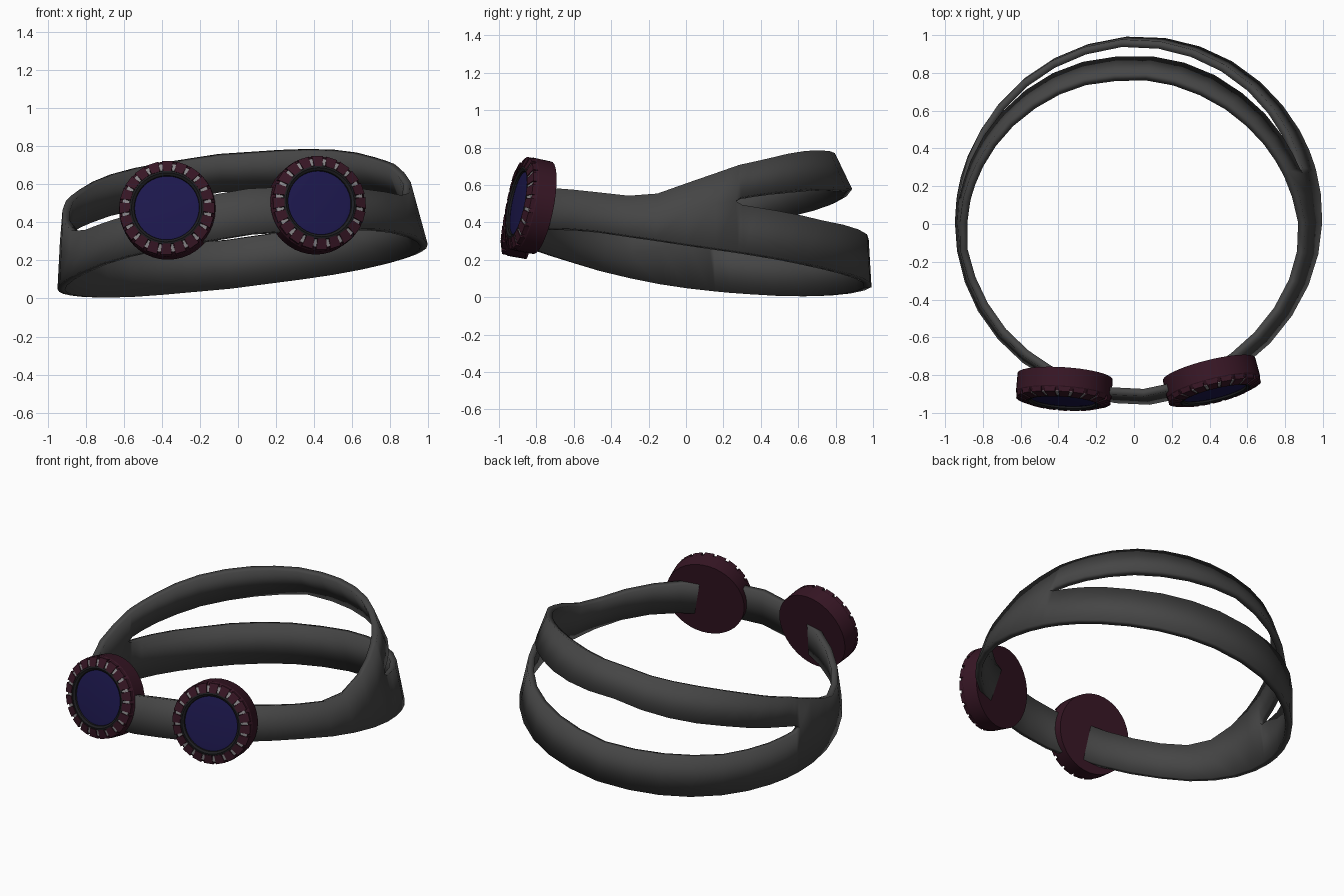
import bpy, bmesh
from math import sin, cos, pi, radians
from mathutils import Matrix, Vector

if "Cube" in bpy.data.objects:
    bpy.data.objects.remove(bpy.data.objects["Cube"])


def material(name, rgb):
    m = bpy.data.materials.new(name)
    m.diffuse_color = (*rgb, 1)
    m.use_nodes = True
    m.node_tree.nodes["Principled BSDF"].inputs["Base Color"].default_value = m.diffuse_color
    return m


STRAP = material("dark_grey", (.06, .06, .06))
CUP = material("maroon", (.038, .008, .018))
LENS = material("deep_blue", (.012, .009, .075))
RING = material("charcoal", (.012, .012, .014))
PIN = material("light_grey", (.25, .24, .25))


def make_object(name, bm, mat, matrix=None):
    bmesh.ops.remove_doubles(bm, verts=bm.verts, dist=1e-4)
    bmesh.ops.recalc_face_normals(bm, faces=bm.faces)
    if matrix:
        bm.transform(matrix)
    me = bpy.data.meshes.new(name)
    bm.to_mesh(me)
    bm.free()
    ob = bpy.data.objects.new(name, me)
    bpy.context.collection.objects.link(ob)
    me.materials.append(mat)
    bpy.context.view_layer.objects.active = ob
    ob.select_set(True)
    bpy.ops.object.shade_smooth_by_angle(angle=radians(30))
    ob.select_set(False)
    return ob


def lookup(table, t):
    for (a, ra, za), (b, rb, zb) in zip(table, table[1:]):
        if t <= b:
            f = (t - a) / (b - a)
            return ra + (rb - ra) * f, za + (zb - za) * f


# strap edges: (angle from the front, radius, height)
low = [(0, .96, .335), (30, .945, .31), (50, .955, .28), (70, .97, .22), (90, .98, .165),
       (110, .985, .125), (130, .985, .09), (150, .99, .07), (180, .995, .06)]
high = [(0, .915, .57), (20, .905, .55), (40, .905, .51), (67, .92, .445), (77, .925, .455),
        (86, .925, .51), (104, .895, .615), (130, .845, .715), (150, .815, .75), (180, .795, .768)]
slot_low = [(102, .94, .415), (104, .945, .395), (109, .948, .385), (116, .955, .372),
            (135, .965, .34), (180, .98, .315)]
slot_high = [(102, .94, .415), (104, .935, .438), (109, .93, .455), (116, .925, .475),
             (135, .91, .52), (180, .89, .585)]


def section(t):
    a = abs(t)
    lo, hi = lookup(low, a), lookup(high, a)
    if a <= 102:
        mid = ((lo[0] + hi[0]) / 2, (lo[1] + hi[1]) / 2)
        if a > 80:                      # ease toward the slot end
            f = (a - 80) / 22
            mid = (mid[0] + (.94 - mid[0]) * f, mid[1] + (.415 - mid[1]) * f)
        pts = [lo, mid, mid, hi]
    else:
        pts = [lo, lookup(slot_low, a), lookup(slot_high, a), hi]
    return [(r * sin(radians(t)), -r * cos(radians(t)), z) for r, z in pts]


# head strap, splitting into two bands at the back
half = [11, 22, 33, 44, 55, 66, 76, 86, 95, 102, 104, 109, 116, 125, 135, 146, 157, 168, 180]
angles = [-t for t in reversed(half)] + [0] + half
bm = bmesh.new()
rows = [[bm.verts.new(p) for p in section(t)] for t in angles]
for a, b in zip(rows, rows[1:]):
    for i in (0, 2):
        bm.faces.new((a[i], b[i], b[i + 1], a[i + 1]))
tilt = (Matrix.Translation((0, 0, .4)) @ Matrix.Rotation(radians(-6.3), 4, 'Y')
        @ Matrix.Rotation(radians(4.5), 4, 'Z') @ Matrix.Translation((0, 0, -.4)))
strap = make_object("head_strap", bm, STRAP, tilt)
sol = strap.modifiers.new("thickness", 'SOLIDIFY')
sol.thickness, sol.offset = .04, -1


def lathe(profile, n=40):
    bm = bmesh.new()
    rings = [[bm.verts.new((r * cos(2 * pi * k / n), r * sin(2 * pi * k / n), z)) for k in range(n)]
             for r, z in profile]
    for a, b in zip(rings, rings[1:]):
        for k in range(n):
            j = (k + 1) % n
            bm.faces.new((a[k], a[j], b[j], b[k]))
    bm.faces.new(rings[0])
    bm.faces.new(rings[-1])
    return bm


def radial_blocks(n, r0, r1, w0, w1, z0, z1, drop, phase):
    """Ring of tapered blocks; the outer end is lower by drop."""
    bm = bmesh.new()
    for k in range(n):
        rot = Matrix.Rotation(2 * pi * (k + phase) / n, 4, 'Z')
        v = [bm.verts.new(rot @ Vector(p)) for p in (
            (r0, -w0, z0), (r1, -w1, z0), (r1, w1, z0), (r0, w0, z0),
            (r0, -w0, z1), (r1, -w1, z1 - drop), (r1, w1, z1 - drop), (r0, w0, z1))]
        for f in ((0, 1, 2, 3), (4, 5, 6, 7), (0, 1, 5, 4), (1, 2, 6, 5), (2, 3, 7, 6), (3, 0, 4, 7)):
            bm.faces.new([v[i] for i in f])
    return bm


def goggle(side, centre, yaw, pitch=11):
    y, p = radians(yaw), radians(pitch)
    d = Vector((sin(y) * cos(p), -cos(y) * cos(p), sin(p)))
    m = Matrix.Translation(Vector(centre) - d * .075) @ d.to_track_quat('Z', 'Y').to_matrix().to_4x4()
    # closed cup behind, then toothed rim, pins, inner ring and glass
    make_object(side + "_cup", lathe([(.252, 0), (.254, .1), (.238, .125), (.19, .13), (.19, .1)]), CUP, m)
    make_object(side + "_rim_teeth", radial_blocks(20, .194, .25, .022, .03, .09, .148, .018, 0), CUP, m)
    make_object(side + "_rim_pins", radial_blocks(20, .198, .236, .006, .01, .1, .142, .012, .5), PIN, m)
    make_object(side + "_lens_ring", lathe([(.196, .1), (.196, .142), (.185, .146), (.172, .138), (.168, .12)]), RING, m)
    make_object(side + "_lens", lathe([(.17, .11), (.17, .128), (.15, .131)]), LENS, m)


goggle("left", (-.37, -.88, .465), -4)
goggle("right", (.415, -.84, .492), 14)
